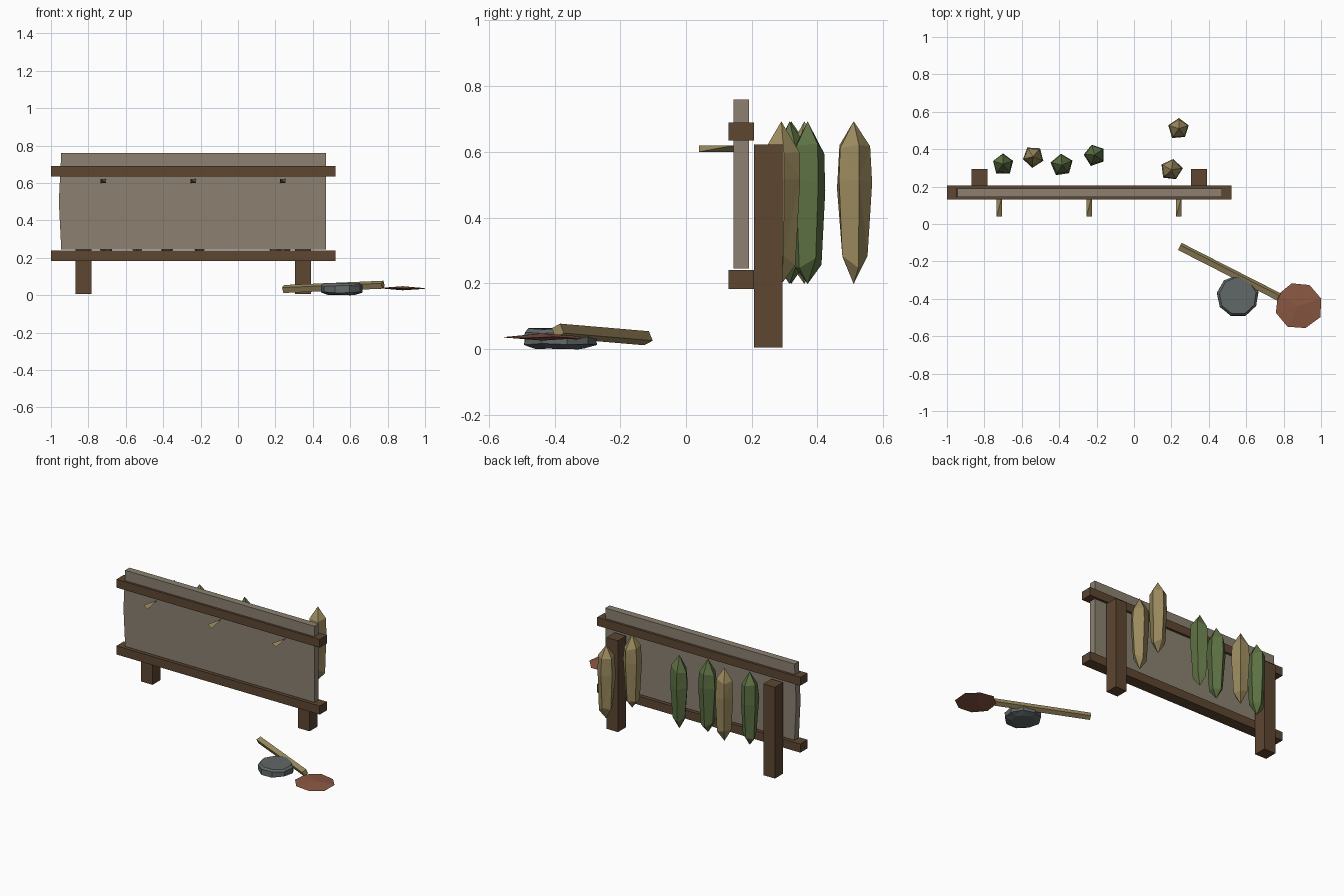
import bpy, bmesh, math, random
from mathutils import Vector

random.seed(4)
cube = bpy.data.objects.get("Cube")
if cube:
    bpy.data.objects.remove(cube, do_unlink=True)


def material(name, rgb):
    """Flat material from 0-255 display values, stored linear."""
    lin = [((c / 255 + 0.055) / 1.055) ** 2.4 for c in rgb] + [1.0]
    m = bpy.data.materials.new(name)
    m.use_nodes = True
    m.diffuse_color = lin
    m.node_tree.nodes["Principled BSDF"].inputs["Base Color"].default_value = lin
    return m


WOOD = material("dark wood", (93, 70, 49))
HIDE = material("grey brown panel", (140, 129, 113))
TAN = material("tan", (155, 138, 94))
GREEN = material("leaf green", (94, 114, 68))
STONE = material("grey stone", (97, 103, 103))
CLAY = material("red brown", (137, 87, 66))


def finish(name, bm, mat):
    bmesh.ops.recalc_face_normals(bm, faces=bm.faces)
    mesh = bpy.data.meshes.new(name)
    bm.to_mesh(mesh)
    bm.free()
    mesh.materials.append(mat)
    obj = bpy.data.objects.new(name, mesh)
    bpy.context.collection.objects.link(obj)
    return obj


def box(name, lo, hi, mat):
    lo, hi = Vector(lo), Vector(hi)
    bm = bmesh.new()
    bmesh.ops.create_cube(bm, size=1)
    for v in bm.verts:
        v.co = (lo + hi) / 2 + v.co * (hi - lo)
    return finish(name, bm, mat)


def lathe(name, x, y, profile, sides, mat, turn=0.0, jitter=0.0, jitter_z=0.0):
    """Faceted solid from (radius, z) rings; zero radius makes a tip."""
    bm = bmesh.new()
    rings = []
    for r, z in profile:
        ring = []
        for i in range(sides if r else 1):
            a = turn + math.tau * i / sides
            rr = r * (1 + random.uniform(-jitter, jitter))
            zz = z + (random.uniform(-jitter_z, jitter_z) if r else 0)
            ring.append(bm.verts.new((x + rr * math.cos(a), y + rr * math.sin(a), zz)))
        rings.append(ring)
    for a, b in zip(rings, rings[1:]):
        for i in range(sides):
            quad = [a[i % len(a)], a[(i + 1) % len(a)],
                    b[(i + 1) % len(b)], b[i % len(b)]]
            bm.faces.new(list(dict.fromkeys(quad)))
    for ring in (rings[0], rings[-1]):
        if len(ring) > 2:
            bm.faces.new(ring)
    bmesh.ops.triangulate(bm, faces=[f for f in bm.faces if len(f.verts) == 4])
    return finish(name, bm, mat)


# Upright panel with a slightly bowed left end
bm = bmesh.new()
outline = [(-0.945, 0.245), (0.47, 0.245), (0.47, 0.76), (-0.945, 0.76), (-0.958, 0.5)]
face = bm.faces.new([bm.verts.new((x, 0.145, z)) for x, z in outline])
out = bmesh.ops.extrude_face_region(bm, geom=[face])
bmesh.ops.translate(bm, vec=(0, 0.046, 0),
                    verts=[g for g in out["geom"] if isinstance(g, bmesh.types.BMVert)])
finish("panel", bm, HIDE)

# Rails and posts
box("lower_rail", (-1, 0.13, 0.182), (0.52, 0.207, 0.24), WOOD)
box("upper_rail", (-1, 0.13, 0.634), (0.52, 0.207, 0.69), WOOD)
for side, x in (("right", -0.827), ("left", 0.347)):
    box(side + "_post", (x - 0.043, 0.207, 0.005), (x + 0.043, 0.293, 0.622), WOOD)

# Splinter-like pegs on the front
for i, x in enumerate((-0.72, -0.24, 0.24)):
    bm = bmesh.new()
    corners = [(1, 0.04, 0.6), (1, 0.147, 0.62), (-1, 0.04, 0.62), (-1, 0.147, 0.6)]
    v = [bm.verts.new((x + s * 0.015, y, z)) for s, y, z in corners]
    for skip in range(4):
        bm.faces.new([p for k, p in enumerate(v) if k != skip])
    finish(f"peg_{i + 1}", bm, TAN)

# Hanging bundles behind the panel
pod = [(0, 0.198), (0.045, 0.265), (0.059, 0.5), (0.053, 0.605), (0, 0.693)]
bundles = [(-0.70, 0.32, GREEN, 90), (-0.54, 0.36, TAN, 50), (-0.385, 0.315, GREEN, 95),
           (-0.21, 0.37, GREEN, 35), (0.20, 0.29, TAN, 80), (0.24, 0.51, TAN, 90)]
for i, (x, y, mat, turn) in enumerate(bundles):
    lathe(f"hanging_bundle_{i + 1}", x, y, pod, 5, mat, math.radians(turn), 0.07, 0.02)

# Flat stone on the ground
lathe("ground_stone", 0.555, -0.385,
      [(0.075, 0.002), (0.112, 0.015), (0.112, 0.05), (0.1, 0.062)], 9, STONE, 0.2, 0.02, 0.003)

# Paddle: thin faceted blade and a tilted handle
lathe("paddle_blade", 0.88, -0.437, [(0, 0.026), (0.128, 0.036), (0, 0.048)],
      8, CLAY, 0.3, 0.03, 0.004)
start, end = Vector((0.245, -0.12, 0.033)), Vector((0.775, -0.39, 0.056))
handle = box("paddle_handle", (-0.016, -0.016, -0.5), (0.016, 0.016, 0.5), TAN)
handle.location = (start + end) / 2
handle.scale.z = (end - start).length
handle.rotation_mode = "QUATERNION"
handle.rotation_quaternion = (end - start).to_track_quat("Z", "Y")
for v in handle.data.vertices:
    c, s = math.cos(0.45), math.sin(0.45)
    v.co.x, v.co.y = c * v.co.x - s * v.co.y, s * v.co.x + c * v.co.y
